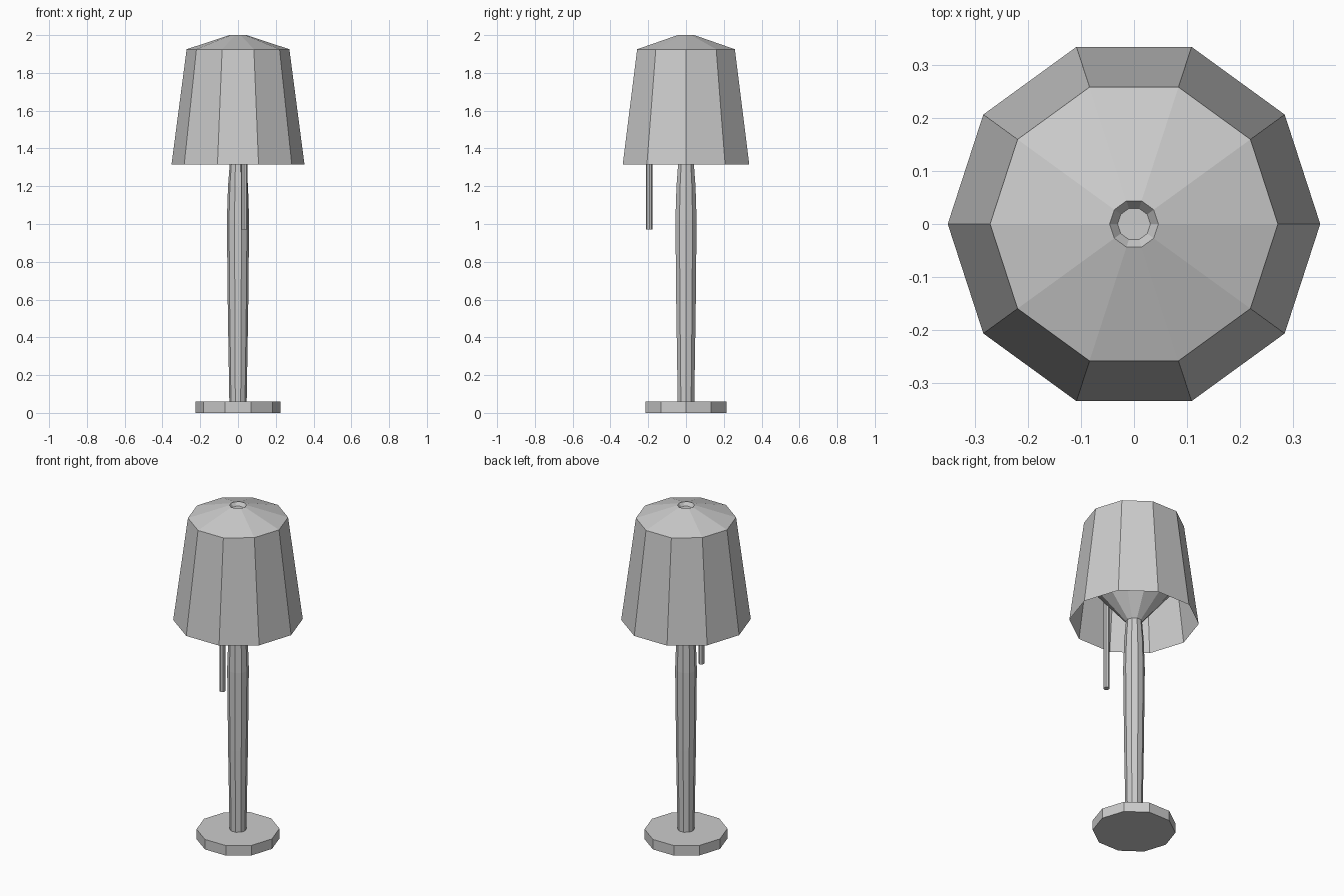
import bpy, bmesh, math

if "Cube" in bpy.data.objects:
    bpy.data.objects.remove(bpy.data.objects["Cube"])


def lathe(name, profile, sides=10, center=(0, 0), cap_bottom=False, cap_top=False):
    """Flat-faced revolved shape from (radius, height) points, listed bottom to top."""
    bm = bmesh.new()
    rings = []
    for r, z in profile:
        rings.append([bm.verts.new((center[0] + r * math.cos(2 * math.pi * k / sides),
                                    center[1] + r * math.sin(2 * math.pi * k / sides), z))
                      for k in range(sides)])
    for low, high in zip(rings, rings[1:]):
        for k in range(sides):
            n = (k + 1) % sides
            bm.faces.new((low[k], low[n], high[n], high[k]))
    if cap_bottom:
        bm.faces.new(rings[0][::-1])
    if cap_top:
        bm.faces.new(rings[-1])
    mesh = bpy.data.meshes.new(name)
    bm.to_mesh(mesh)
    bm.free()
    obj = bpy.data.objects.new(name, mesh)
    bpy.context.collection.objects.link(obj)
    return obj


# Foot disc
lathe("base", [(0.225, 0), (0.225, 0.06)], cap_bottom=True, cap_top=True)

# Swelling stem that flares out to carry the shade from inside
lathe("stem", [(0.046, 0.06), (0.054, 0.55), (0.059, 1.02), (0.053, 1.2),
               (0.044, 1.315), (0.305, 1.63)])

# Open-bottomed shade with a sloped top and a small sunken finial seat
lathe("shade", [(0.352, 1.315), (0.272, 1.925), (0.046, 2.0), (0.031, 1.98)], cap_top=True)

# Pull cord hanging from the flare
lathe("pull_cord", [(0.017, 0.97), (0.017, 1.51)], sides=8, center=(0.033, -0.194),
      cap_bottom=True, cap_top=True)
